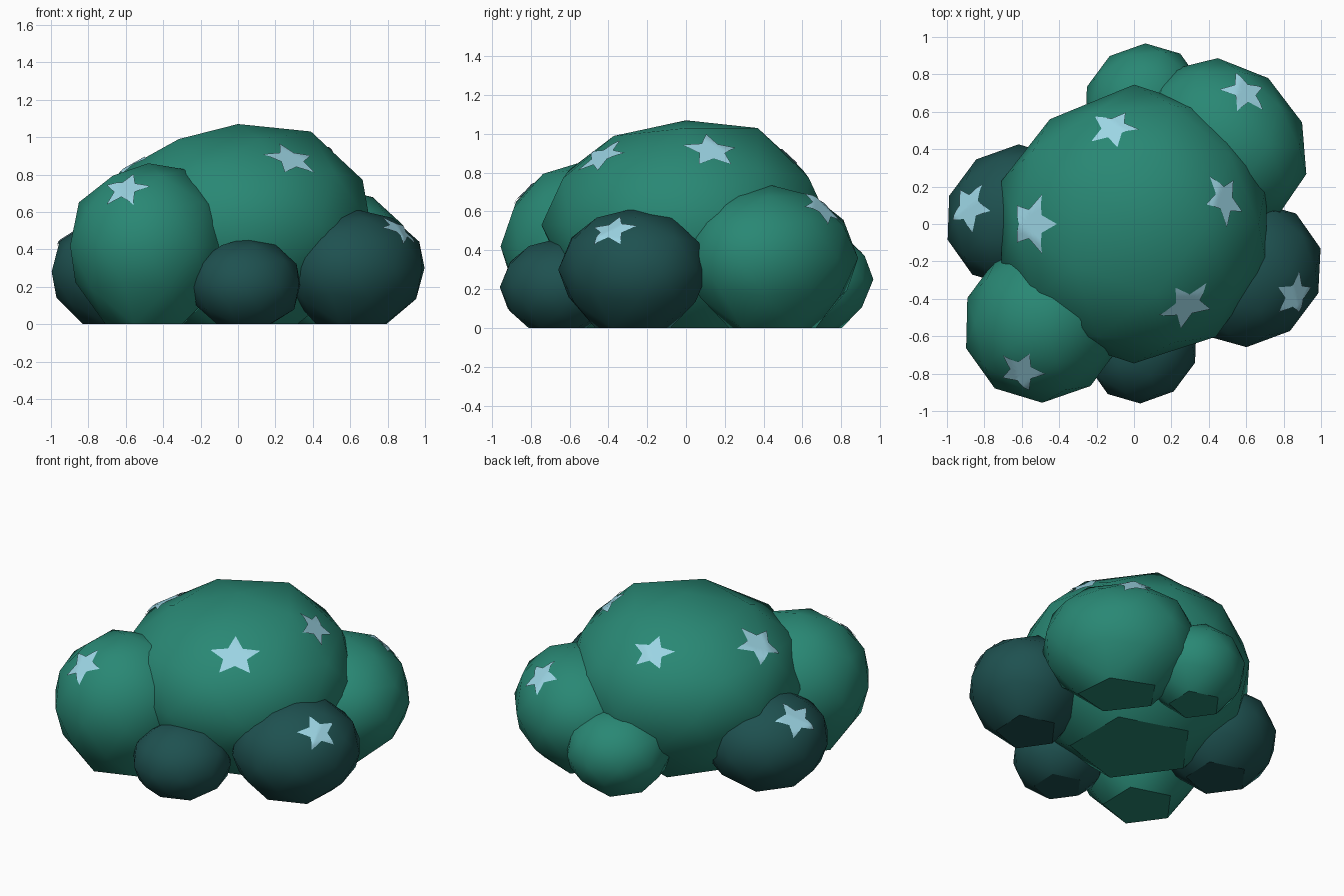
import bpy, bmesh, math
from mathutils import Vector
from mathutils.bvhtree import BVHTree

if "Cube" in bpy.data.objects:
    bpy.data.objects.remove(bpy.data.objects["Cube"])


def material(name, rgb):
    m = bpy.data.materials.new(name)
    m.diffuse_color = (*rgb, 1)
    m.use_nodes = True
    m.node_tree.nodes["Principled BSDF"].inputs["Base Color"].default_value = m.diffuse_color
    return m


GREEN = material("leaf green", (0.022, 0.245, 0.175))
DARK = material("dark teal", (0.013, 0.082, 0.08))
BLUE = material("pale blue", (0.33, 0.66, 0.77))


def add_object(name, bm, mat):
    me = bpy.data.meshes.new(name)
    bm.to_mesh(me)
    me.materials.append(mat)
    ob = bpy.data.objects.new(name, me)
    bpy.context.collection.objects.link(ob)
    return ob


def star(name, tree, centre, radii, x, y, size):
    """Thin five-pointed star draped over a mound, one tip pointing uphill."""
    def squash(v):
        return Vector([v[i] * radii[i] for i in range(3)])

    hit = tree.ray_cast(Vector((x, y, 5)), Vector((0, 0, -1)))[0]
    u = Vector([(hit - centre)[i] / radii[i] for i in range(3)]).normalized()
    up = Vector((0, 0, 1))
    up = (up - u * up.dot(u)).normalized()
    side = up.cross(u)
    size /= radii[0]
    bm = bmesh.new()
    mid = bm.verts.new(u)
    rim = []
    for i in range(10):
        a = math.radians(36 * i)
        r = size if i % 2 == 0 else size * 0.47
        rim.append(bm.verts.new(u + side * (r * math.sin(a)) + up * (r * math.cos(a))))
    for i in range(10):
        bm.faces.new((mid, rim[(i + 1) % 10], rim[i]))
    bmesh.ops.subdivide_edges(bm, edges=bm.edges[:], cuts=5, use_grid_fill=True)
    for v in bm.verts:
        d = squash(v.co).normalized()
        v.co = tree.ray_cast(centre, d)[0] + d * 0.007
    bm.normal_update()
    if sum(f.normal.dot(u) for f in bm.faces) < 0:
        bmesh.ops.reverse_faces(bm, faces=bm.faces[:])
    for f in bm.faces:
        f.smooth = True
    add_object(name, bm, BLUE)
    bm.free()


def mound(name, mat, centre, radii, stars=(), angle=0, stretch=1, nudges=()):
    """Faceted ellipsoid, stretched along a ground angle, with a flat underside."""
    c = Vector(centre)
    t = Vector((math.cos(math.radians(angle)), math.sin(math.radians(angle)), 0))
    bm = bmesh.new()
    bmesh.ops.create_icosphere(bm, subdivisions=2, radius=1)
    for v in bm.verts:
        p = Vector([v.co[i] * radii[i] for i in range(3)])
        v.co = p + t * (t.dot(p) * (stretch - 1)) + c
        if v.co.z < 0.075:
            v.co.z = 0
    # pull the nearest corner to each uneven spot
    for n in nudges:
        n = Vector(n)
        min(bm.verts, key=lambda v: (v.co - n).length).co = n
    bm.normal_update()
    for f in bm.faces:
        f.smooth = f.normal.z > -0.99
    for e in bm.edges:
        e.smooth = e.link_faces[0].smooth == e.link_faces[1].smooth
    tree = BVHTree.FromBMesh(bm)
    add_object(name, bm, mat)
    bm.free()
    for i, (x, y, size) in enumerate(stars):
        star(f"{name}_star_{i + 1}", tree, c, radii, x, y, size)


# Large central mound and light green side mounds
mound("main_mound", GREEN, (0, 0, 0.53), (0.745, 0.745, 0.54),
      [(-0.11, 0.51, 0.145), (0.48, 0.13, 0.155), (-0.54, 0.0, 0.18), (0.28, -0.43, 0.17)],
      nudges=[(0.39, 0, 1.03), (0.12, 0.37, 1.03), (-0.45, 0.56, 0.53)])
mound("front_left_mound", GREEN, (-0.48, -0.52, 0.42), (0.425, 0.425, 0.44),
      [(-0.6, -0.785, 0.14)], 45, 1.05, [(-0.27, -0.5, 0.825)])
mound("back_right_mound", GREEN, (0.485, 0.44, 0.36), (0.41, 0.41, 0.375),
      [(0.59, 0.7, 0.145)], 135, 1.18)
mound("back_mound", GREEN, (0.05, 0.645, 0.25), (0.31, 0.31, 0.27), angle=45, stretch=1.07)

# Dark side mounds
mound("left_mound", DARK, (-0.63, 0.045, 0.28), (0.368, 0.368, 0.31),
      [(-0.88, 0.09, 0.155)], 45, 1.07)
mound("right_mound", DARK, (0.622, -0.27, 0.3), (0.368, 0.368, 0.315),
      [(0.86, -0.38, 0.14)], 45, 1.11)
mound("front_mound", DARK, (0.045, -0.66, 0.21), (0.288, 0.288, 0.25), angle=45, stretch=1.08)
